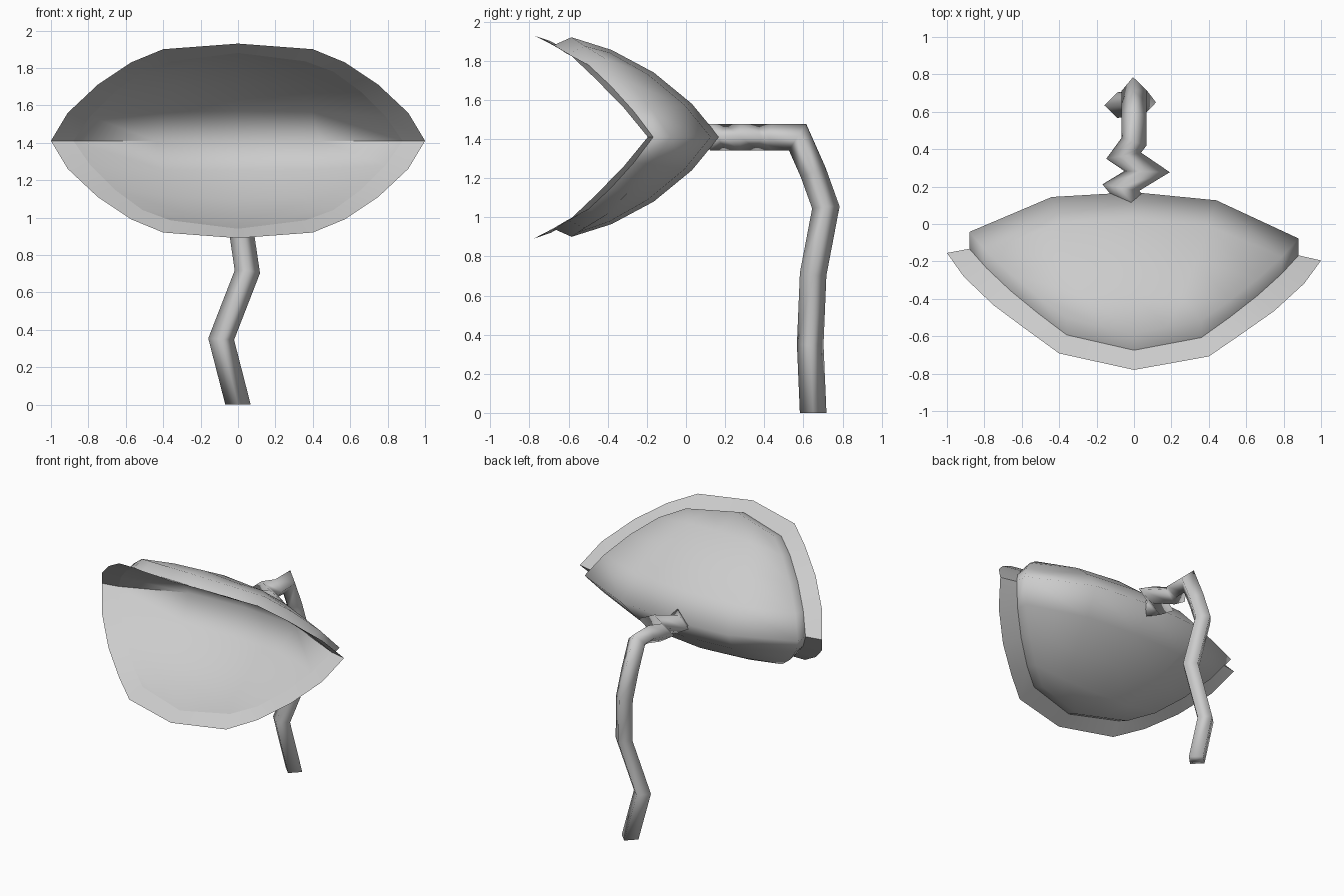
import bpy, math
from mathutils import Vector

if "Cube" in bpy.data.objects:
    bpy.data.objects.remove(bpy.data.objects["Cube"])

MID = 1.41  # hinge height

# per row from hinge to lip: centre (y, height), end (x, y, height), sag weight, flange (x, y, height)
CENTRE = [(.17, 0), (.03, .17), (-.165, .33), (-.38, .445), (-.585, .51)]
END = [(.88, -.06, 0), (.79, -.16, .14), (.66, -.28, .28), (.51, -.40, .40), (.36, -.51, .465)]
SAG = [.15, .16, .2, .3, .5]
FLANGE = [(1, -.175, 0), (.91, -.30, .15), (.75, -.45, .30), (.57, -.58, .42), (.40, -.70, .49)]
FLANGE_TIP = (-.78, .52)


def place(x, y, h, sign):
    return Vector((x, y - .02 * x, MID + sign * h))


def shell_point(r, c, inner=False):
    i, side, s = abs(r), c / 2, (1 if r >= 0 else -1)
    w = {0: 0, .5: SAG[i], 1: 1}[abs(side)]
    (cy, ch), (ex, ey, eh) = CENTRE[i], END[i]
    y, h = cy + (ey - cy) * w, ch + (eh - ch) * w
    if inner:
        y -= .09
        h -= .01 * i
    return place(ex * side, y, h, s)


def flange_point(r, c):
    i, side, s = abs(r), c / 2, (1 if r >= 0 else -1)
    x, y, h = FLANGE[i]
    w = abs(side)
    return place(x * side, FLANGE_TIP[0] + (y - FLANGE_TIP[0]) * w,
                 FLANGE_TIP[1] + (h - FLANGE_TIP[1]) * w, s)


def make(name, verts, faces, angle):
    me = bpy.data.meshes.new(name)
    me.from_pydata([tuple(v) for v in verts], [], faces)
    ob = bpy.data.objects.new(name, me)
    bpy.context.collection.objects.link(ob)
    bpy.ops.object.select_all(action='DESELECT')
    ob.select_set(True)
    bpy.context.view_layer.objects.active = ob
    bpy.ops.object.mode_set(mode='EDIT')
    bpy.ops.mesh.select_all(action='SELECT')
    bpy.ops.mesh.normals_make_consistent(inside=False)
    bpy.ops.object.mode_set(mode='OBJECT')
    bpy.ops.object.shade_smooth_by_angle(angle=math.radians(angle))
    return ob


# walk around the open mouth: (row, column) pairs
rim = ([(r, 2) for r in range(4, -5, -1)] + [(-4, c) for c in (1, 0, -1)]
       + [(r, -2) for r in range(-4, 5)] + [(4, c) for c in (-1, 0, 1)])
n = len(rim)

# clam-like head: outer skin, inner skin and the lip between them
grid = [(r, c) for r in range(-4, 5) for c in range(-2, 3)]
index = {rc: k for k, rc in enumerate(grid)}
N = len(grid)
verts = [shell_point(*rc) for rc in grid] + [shell_point(*rc, inner=True) for rc in grid]
faces = []
for r in range(-4, 4):
    for c in range(-2, 2):
        q = [index[r, c], index[r, c + 1], index[r + 1, c + 1], index[r + 1, c]]
        faces += [q, [k + N for k in reversed(q)]]
for k in range(n):
    a, b = index[rim[k]], index[rim[(k + 1) % n]]
    faces.append([a, b, b + N, a + N])
make("head_shell", verts, faces, 85)

# thin flange flaring out around the mouth
verts = [shell_point(*rc, inner=True) for rc in rim] + [flange_point(*rc) for rc in rim]
faces = [[k, (k + 1) % n, (k + 1) % n + n, k + n] for k in range(n)]
make("mouth_flange", verts, faces, 60)

# four-sided stem, mitred at every bend
path = [Vector(p) for p in [
    (0, .65, 0), (-.09, .635, .35), (.05, .65, .71), (0, .715, 1.05), (0, .65, 1.23),
    (0, .57, 1.41), (0, .44, 1.41), (-.055, .365, 1.41), (.07, .28, 1.41),
    (-.07, .195, 1.41), (-.01, .12, 1.41)]]
R = .068
ring = [path[0] + Vector(d) * R for d in ((1, 0, 0), (0, 1, 0), (-1, 0, 0), (0, -1, 0))]
verts = list(ring)
for i in range(1, len(path)):
    d = (path[i] - path[i - 1]).normalized()
    nxt = (path[i + 1] - path[i]).normalized() if i + 1 < len(path) else d
    plane = (d + nxt).normalized()
    ring = [v + d * ((path[i] - v).dot(plane) / d.dot(plane)) for v in ring]
    verts += ring
faces = [[4 * i + k, 4 * i + (k + 1) % 4, 4 * i + 4 + (k + 1) % 4, 4 * i + 4 + k]
         for i in range(len(path) - 1) for k in range(4)]
last = len(verts) - 4
faces += [[3, 2, 1, 0], [last, last + 1, last + 2, last + 3]]
stem = make("stem", verts, faces, 180)
